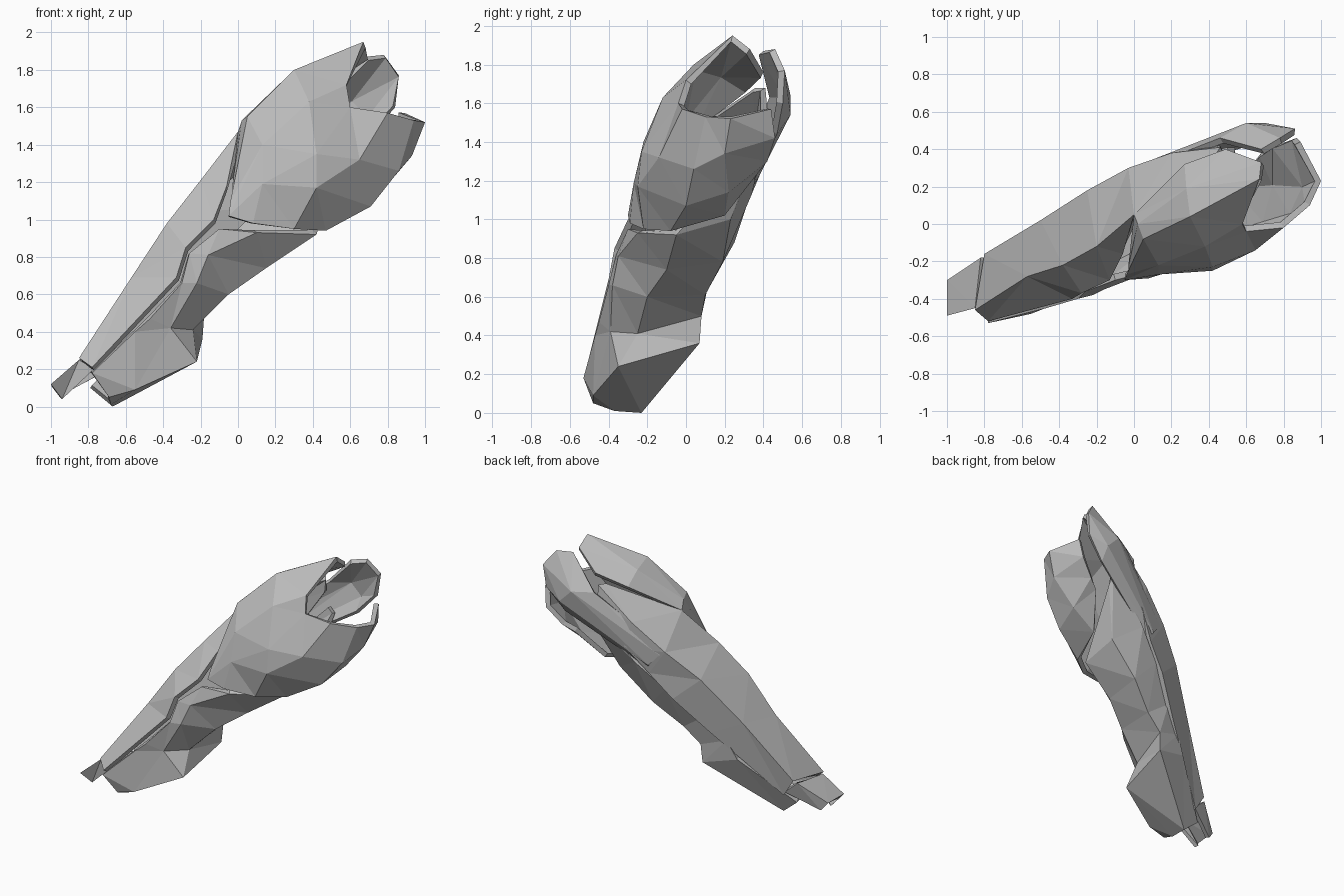
import bpy
import bmesh
from mathutils import Vector

default_cube = bpy.data.objects.get("Cube")
if default_cube:
    bpy.data.objects.remove(default_cube, do_unlink=True)

# One plain grey for every panel
grey = bpy.data.materials.new("plain_grey")
grey.use_nodes = True
grey_value = (.5, .5, .5, 1)
grey.diffuse_color = grey_value
shader = next(node for node in grey.node_tree.nodes if node.type == "BSDF_PRINCIPLED")
shader.inputs["Base Color"].default_value = grey_value
shader.inputs["Roughness"].default_value = .8


def loft(bm, sections):
    """Skin neighbouring open sections with quads."""
    rows = [[bm.verts.new(point) for point in section] for section in sections]
    for lower, upper in zip(rows, rows[1:]):
        for i in range(len(lower) - 1):
            bm.faces.new((lower[i], lower[i + 1], upper[i + 1], upper[i]))


def armour_panel(name, *patches, thickness=.035):
    """Join lofted patches into one faceted shell, thickened inwards."""
    bm = bmesh.new()
    for sections in patches:
        loft(bm, sections)
    bmesh.ops.remove_doubles(bm, verts=bm.verts[:], dist=.001)
    bmesh.ops.recalc_face_normals(bm, faces=bm.faces[:])
    middle = sum((v.co for v in bm.verts), Vector()) / len(bm.verts)
    outward = sum(f.normal.dot(f.calc_center_median() - middle) * f.calc_area()
                  for f in bm.faces)
    if outward < 0:
        bmesh.ops.reverse_faces(bm, faces=bm.faces[:])
    bmesh.ops.triangulate(bm, faces=bm.faces[:], quad_method="SHORT_EDGE")
    mesh = bpy.data.meshes.new(name)
    bm.to_mesh(mesh)
    bm.free()
    mesh.materials.append(grey)
    panel = bpy.data.objects.new(name, mesh)
    bpy.context.scene.collection.objects.link(panel)
    shell = panel.modifiers.new("shell_thickness", "SOLIDIFY")
    shell.thickness = thickness
    shell.offset = -1
    return panel


# Bulging upper shell: each section runs from the lower rim to the open top
upper_sections = [
    [(-.03, -.22, 1.18), (0, .05, 1.47), (.27, .32, 1.68), (.49, .4, 1.76)],
    [(-.03, -.25, 1.14), (.02, 0, 1.53), (.28, .19, 1.76), (.68, .33, 1.88)],
    [(-.04, -.27, 1.1), (.05, -.08, 1.55), (.3, .04, 1.8), (.67, .24, 1.95)],
    [(-.05, -.3, 1.02), (.13, -.22, 1.4), (.38, -.12, 1.63), (.58, 0, 1.72)],
    [(.08, -.29, .98), (.13, -.27, 1.19), (.42, -.23, 1.35), (.6, -.04, 1.6)],
    [(.3, -.22, .95), (.42, -.25, 1.17), (.65, -.14, 1.32), (.8, -.02, 1.57)],
    [(.47, -.08, .94), (.71, 0, 1.07), (.86, .04, 1.26), (.94, .1, 1.53)],
    [(.55, .2, 1.02), (.76, .22, 1.14), (.93, .2, 1.34), (1, .23, 1.52)],
    [(.68, .38, 1.25), (.76, .42, 1.3), (.87, .46, 1.42), (.89, .44, 1.57)],
]
armour_panel("upper_shell", upper_sections)

# Lower shell with a heel bulge: sections go from the front edge round to the back
lower_sections = [
    [(-.78, -.53, .18), (-.69, -.48, .05), (-.68, -.37, .01), (-.67, -.23, 0), (-.79, -.22, .1)],
    [(-.55, -.47, .4), (-.55, -.48, .09), (-.22, -.35, .24), (-.19, .07, .36), (-.45, .02, .43)],
    [(-.47, -.45, .47), (-.36, -.39, .42), (-.24, -.25, .41), (-.18, .08, .5), (-.38, .05, .57)],
    [(-.3, -.4, .66), (-.22, -.38, .66), (-.05, -.2, .6), (-.05, .1, .61), (-.22, .13, .73)],
    [(-.26, -.36, .82), (-.16, -.35, .81), (.15, -.1, .74), (.15, .19, .78), (0, .25, .94)],
    [(-.1, -.3, .95), (.1, -.25, .93), (.42, -.05, .92), (.4, .23, 1), (.2, .34, 1.13)],
]
# Narrow rear point reaching up behind the upper shell
rear_point = [
    lower_sections[-1][2:],
    [(.54, .36, 1.35), (.54, .41, 1.42), (.5, .41, 1.46)],
]
armour_panel("lower_shell", lower_sections, rear_point)

# Long back shell
back_sections = [
    [(-.78, -.52, .21), (-.85, -.46, .26), (-.8, -.16, .29), (-.72, -.16, .16)],
    [(-.33, -.4, .69), (-.57, -.28, .69), (-.5, .02, .72), (-.28, .11, .63)],
    [(-.28, -.37, .85), (-.38, -.22, .98), (-.25, .18, 1.05), (-.06, .25, .88)],
    [(-.13, -.3, 1), (-.2, -.12, 1.21), (-.03, .3, 1.25), (.1, .31, 1.06)],
    [(-.06, -.16, 1.18), (0, .05, 1.47), (.2, .38, 1.45), (.25, .39, 1.25)],
]
back_point = [
    back_sections[-1][1:],
    [(.43, .36, 1.68), (.46, .41, 1.68), (.46, .42, 1.57)],
]
armour_panel("back_shell", back_sections, back_point)

# Short tab running out of the foot of the back shell
tab_sections = [
    [(-.94, -.43, .04), (-1, -.49, .12), (-1, -.3, .12), (-.95, -.28, .06)],
    [(-.77, -.46, .2), (-.85, -.45, .25), (-.82, -.18, .27), (-.72, -.17, .18)],
]
armour_panel("end_tab", tab_sections, thickness=.03)

# Narrow plate overlapping the rear, with an open hooked top
plate_sections = [
    [(-.03, .27, 1.25), (.01, .31, 1.22), (.09, .33, 1.13), (.11, .29, 1.08)],
    [(.46, .46, 1.64), (.6, .54, 1.64), (.7, .54, 1.54), (.7, .47, 1.44)],
    [(.68, .4, 1.87), (.78, .46, 1.88), (.86, .51, 1.77), (.84, .5, 1.6)],
]
armour_panel("rear_plate", plate_sections)
